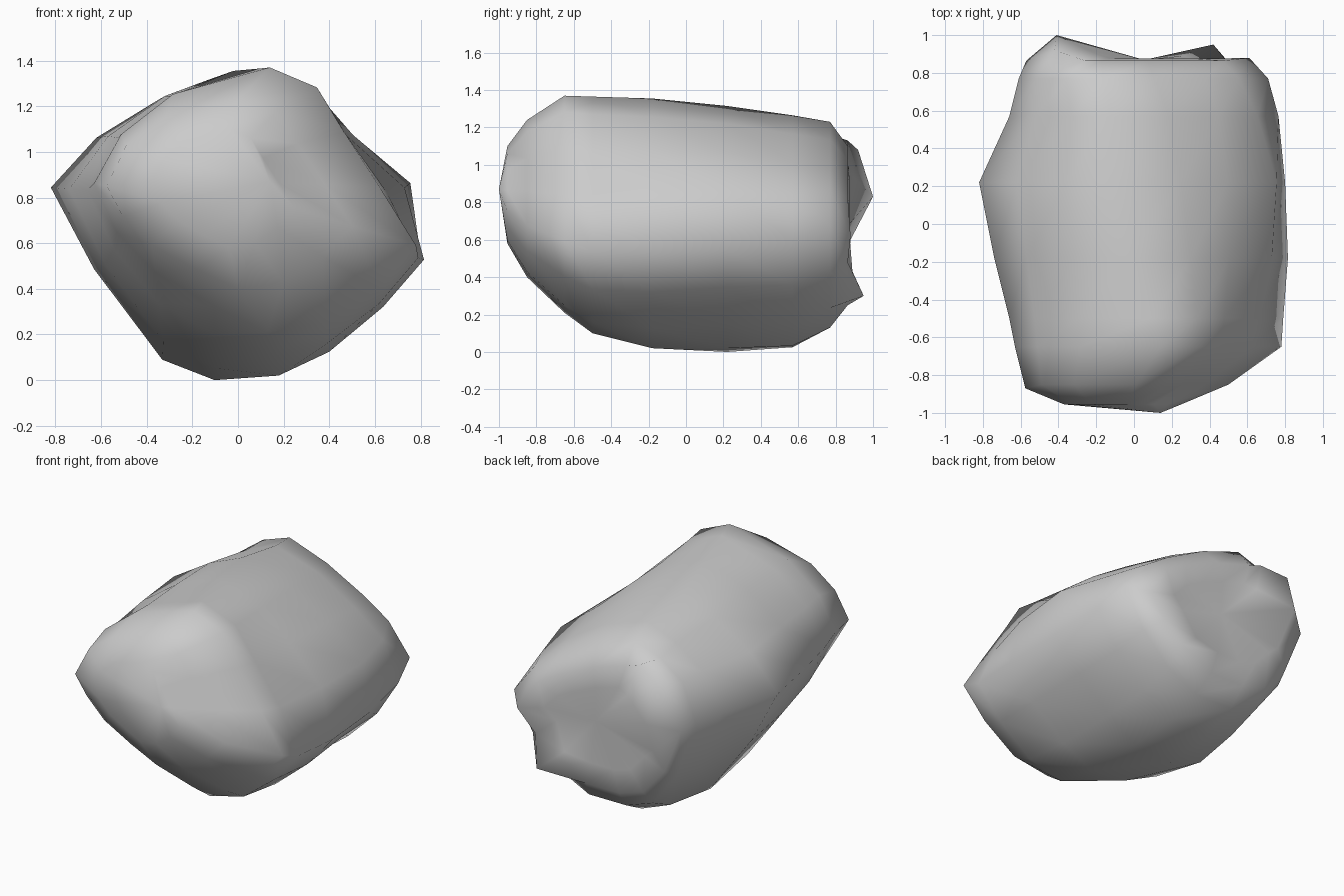
import bpy, bmesh
from mathutils import Vector

# Cross-sections (x, z), clockwise from the top ridge, which drifts left towards the back
front = [(0.13, 1.37), (0.34, 1.28), (0.46, 1.08), (0.62, 0.83), (0.78, 0.57),
         (0.61, 0.38), (0.38, 0.22), (0.12, 0.18), (-0.12, 0.30), (-0.38, 0.45),
         (-0.55, 0.63), (-0.65, 0.85), (-0.53, 1.07), (-0.30, 1.25)]
middle = [(-0.13, 1.325), (0.25, 1.23), (0.50, 1.07), (0.76, 0.87), (0.805, 0.55),
          (0.62, 0.35), (0.38, 0.15), (0.18, 0.02), (-0.10, 0.0), (-0.33, 0.09),
          (-0.63, 0.49), (-0.82, 0.85), (-0.62, 1.07), (-0.36, 1.23)]
back = [(-0.16, 1.24), (0.12, 1.14), (0.40, 0.99), (0.58, 0.87), (0.74, 0.66),
        (0.60, 0.40), (0.40, 0.20), (0.18, 0.09), (-0.10, 0.09), (-0.30, 0.16),
        (-0.48, 0.40), (-0.62, 0.80), (-0.52, 1.05), (-0.36, 1.17)]
sections = [front, middle, back, back]

# Rings along the length: y, section blend, x min, x max, z min, z max
stations = [(-0.955, 0, -0.38, 0.25, 0.58, 1.10),
            (-0.85, 0, -0.58, 0.50, 0.40, 1.24),
            (-0.65, 0, -0.63, 0.78, 0.21, 1.37),
            (-0.50, 0.2, -0.66, 0.79, 0.10, 1.365),
            (-0.18, 0.65, -0.74, 0.815, 0.02, 1.355),
            (0.22, 1, -0.82, 0.80, 0.0, 1.315),
            (0.57, 1.6, -0.66, 0.765, 0.025, 1.265),
            (0.77, 2, -0.61, 0.71, 0.13, 1.23),
            (0.865, 2, -0.57, 0.61, 0.25, 1.10),
            (0.875, 2, -0.40, 0.42, 0.40, 0.95)]

# Corners that stick out or dent in on the two ends: (ring, point) -> position
corners = {(0, 11): (-0.37, -0.955, 0.88), (1, 11): (-0.575, -0.87, 0.85),
           (8, 12): (-0.42, 0.92, 1.08), (8, 13): (-0.26, 0.865, 1.13),
           (9, 12): (-0.41, 1.0, 0.83), (9, 11): (-0.38, 0.88, 0.60),
           (9, 13): (-0.20, 0.90, 0.93), (8, 6): (0.42, 0.95, 0.30),
           (9, 6): (0.26, 0.89, 0.43), (9, 5): (0.34, 0.86, 0.60),
           (8, 4): (0.61, 0.88, 0.62)}


def outline(t, x0, x1, z0, z1):
    """Blend two neighbouring sections and fit the result into a box."""
    k = int(t)
    pts = [Vector(a).lerp(Vector(b), t - k) for a, b in zip(sections[k], sections[k + 1])]
    xs, zs = [p.x for p in pts], [p.y for p in pts]
    fit = lambda v, vals, lo, hi: lo + (v - min(vals)) / (max(vals) - min(vals)) * (hi - lo)
    return [(fit(p.x, xs, x0, x1), fit(p.y, zs, z0, z1)) for p in pts]


bm = bmesh.new()
rings = [[bm.verts.new((x, y, z)) for x, z in outline(t, *box)] for y, t, *box in stations]
for (r, i), co in corners.items():
    rings[r][i].co = co

# Skin between rings
n = len(front)
for a, b in zip(rings, rings[1:]):
    for i in range(n):
        j = (i + 1) % n
        bm.faces.new((a[i], a[j], b[j], b[i]))

# Close the ends with fans
for ring, tip in ((rings[0], (0.14, -1.0, 0.87)), (rings[-1], (0.05, 0.87, 0.68))):
    c = bm.verts.new(tip)
    for i in range(n):
        bm.faces.new((ring[i], ring[(i + 1) % n], c))

bmesh.ops.recalc_face_normals(bm, faces=bm.faces[:])
mesh = bpy.data.meshes.new("boulder")
bm.to_mesh(mesh)
bm.free()
for f in mesh.polygons:
    f.use_smooth = True
boulder = bpy.data.objects.new("boulder", mesh)
bpy.context.collection.objects.link(boulder)
